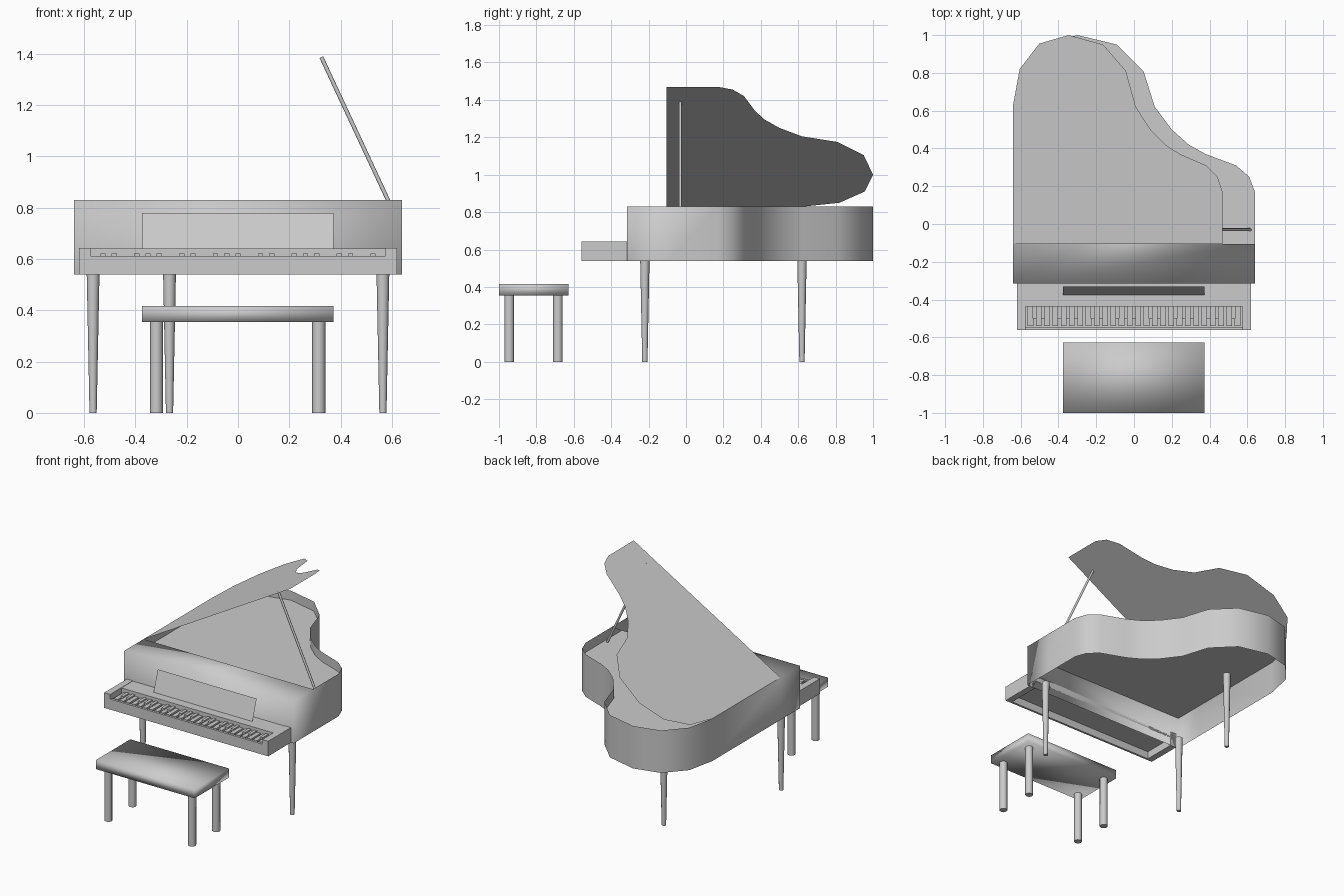
import bpy, bmesh, math
from mathutils import Vector, Matrix

if "Cube" in bpy.data.objects:
    bpy.data.objects.remove(bpy.data.objects["Cube"])

grey = bpy.data.materials.new("plain grey")
grey.use_nodes = True
COLOUR = (0.6, 0.6, 0.6, 1)
grey.diffuse_color = COLOUR
grey.node_tree.nodes["Principled BSDF"].inputs["Base Color"].default_value = COLOUR


def finish(name, bm, smooth=False):
    me = bpy.data.meshes.new(name)
    for f in bm.faces:
        f.smooth = smooth
    bm.to_mesh(me)
    bm.free()
    me.materials.append(grey)
    ob = bpy.data.objects.new(name, me)
    bpy.context.collection.objects.link(ob)
    return ob


def add_box(bm, lo, hi):
    lo, hi = Vector(lo), Vector(hi)
    m = Matrix.Translation((lo + hi) / 2) @ Matrix.Diagonal((*(hi - lo), 1))
    bmesh.ops.create_cube(bm, size=1, matrix=m)


def box(name, lo, hi, smooth=False):
    bm = bmesh.new()
    add_box(bm, lo, hi)
    return finish(name, bm, smooth)


def rod(name, a, b, r1, r2, sides=12):
    a, b = Vector(a), Vector(b)
    d = b - a
    bm = bmesh.new()
    m = Matrix.Translation((a + b) / 2) @ d.to_track_quat('Z', 'Y').to_matrix().to_4x4()
    bmesh.ops.create_cone(bm, cap_ends=True, segments=sides, radius1=r1,
                          radius2=r2, depth=d.length, matrix=m)
    for e in bm.edges:
        e.smooth = not any(len(f.verts) > 4 for f in e.link_faces)
    return finish(name, bm, True)


def sheet(name, pts):
    bm = bmesh.new()
    bm.faces.new([bm.verts.new(p) for p in pts])
    return finish(name, bm)


# Outline of the lid and open part of the case, from front left round the tail
HALF, FRONT, LID_Y = 0.64, -0.315, -0.105
BASE, TOP, BOARD = 0.54, 0.83, 0.765
outline = [(HALF, LID_Y), (HALF, 0.17), (0.61, 0.25), (0.54, 0.31), (0.38, 0.37),
           (0.29, 0.42), (0.2, 0.5), (0.11, 0.62), (0.05, 0.81), (-0.09, 0.95),
           (-0.3, 1.0), (-0.48, 0.955), (-0.6, 0.82), (-HALF, 0.63), (-HALF, LID_Y)]
case_loop = outline + [(-HALF, FRONT), (HALF, FRONT)]

# Case: thin rim with a fixed top panel at the front
bm = bmesh.new()
low = [bm.verts.new((x, y, BASE)) for x, y in case_loop]
high = [bm.verts.new((x, y, TOP)) for x, y in case_loop]
for i in range(len(low)):
    j = (i + 1) % len(low)
    bm.faces.new((low[i], low[j], high[j], high[i]))
bm.faces.new((high[0], high[-3], high[-2], high[-1]))
finish("case", bm, True)
sheet("soundboard", [(x, y, BOARD) for x, y in case_loop])

# Raised lid hinged on the straight side, with its prop
tilt = math.radians(30)
sheet("lid", [((x + HALF) * math.cos(tilt) - HALF, y,
               TOP + (x + HALF) * math.sin(tilt)) for x, y in outline])
rod("lid_prop", (0.615, -0.03, BOARD), (0.325, -0.03, 1.387), 0.008, 0.008, 8)

# Keyboard surround
for side, s in (("left", 1), ("right", -1)):
    xs = sorted((s * 0.575, s * 0.62))
    box(side + "_cheek", (xs[0], -0.56, BASE), (xs[1], FRONT, 0.643))
box("key_slip", (-0.575, -0.56, BASE), (0.575, -0.545, 0.612))
box("key_bed", (-0.575, -0.545, 0.592), (0.575, FRONT, 0.598))
box("fallboard", (-0.575, -0.437, 0.598), (0.575, FRONT, 0.641))

# Keys
COUNT = 26
pitch = 1.14 / COUNT
whites, blacks = bmesh.new(), bmesh.new()
for i in range(COUNT):
    x = -0.57 + pitch * (i + 0.5)
    add_box(whites, (x - 0.015, -0.54, 0.598), (x + 0.015, -0.437, 0.612))
    if i % 7 not in (2, 6) and i < COUNT - 1:
        x += pitch / 2
        add_box(blacks, (x - 0.01, -0.5, 0.598), (x + 0.01, -0.437, 0.622))
finish("natural_keys", whites)
finish("sharp_keys", blacks)

# Leaning music rest
sheet("music_rest", [(-0.375, -0.375, 0.641), (0.372, -0.375, 0.641),
                     (0.372, -0.33, 0.78), (-0.375, -0.33, 0.78)])

# Tapered piano legs
for name, x, y in (("front_left_leg", 0.565, -0.22), ("front_right_leg", -0.565, -0.22),
                   ("rear_leg", -0.267, 0.62)):
    rod(name, (x, y, 0), (x, y, 0.545), 0.014, 0.025)

# Bench
box("bench_seat", (-0.375, -1, 0.355), (0.372, -0.627, 0.416), True)
for side, x in (("left", 0.315), ("right", -0.318)):
    for end, y in (("front", -0.945), ("rear", -0.685)):
        rod(f"bench_{end}_{side}_leg", (x, y, 0), (x, y, 0.355), 0.026, 0.026, 8)
